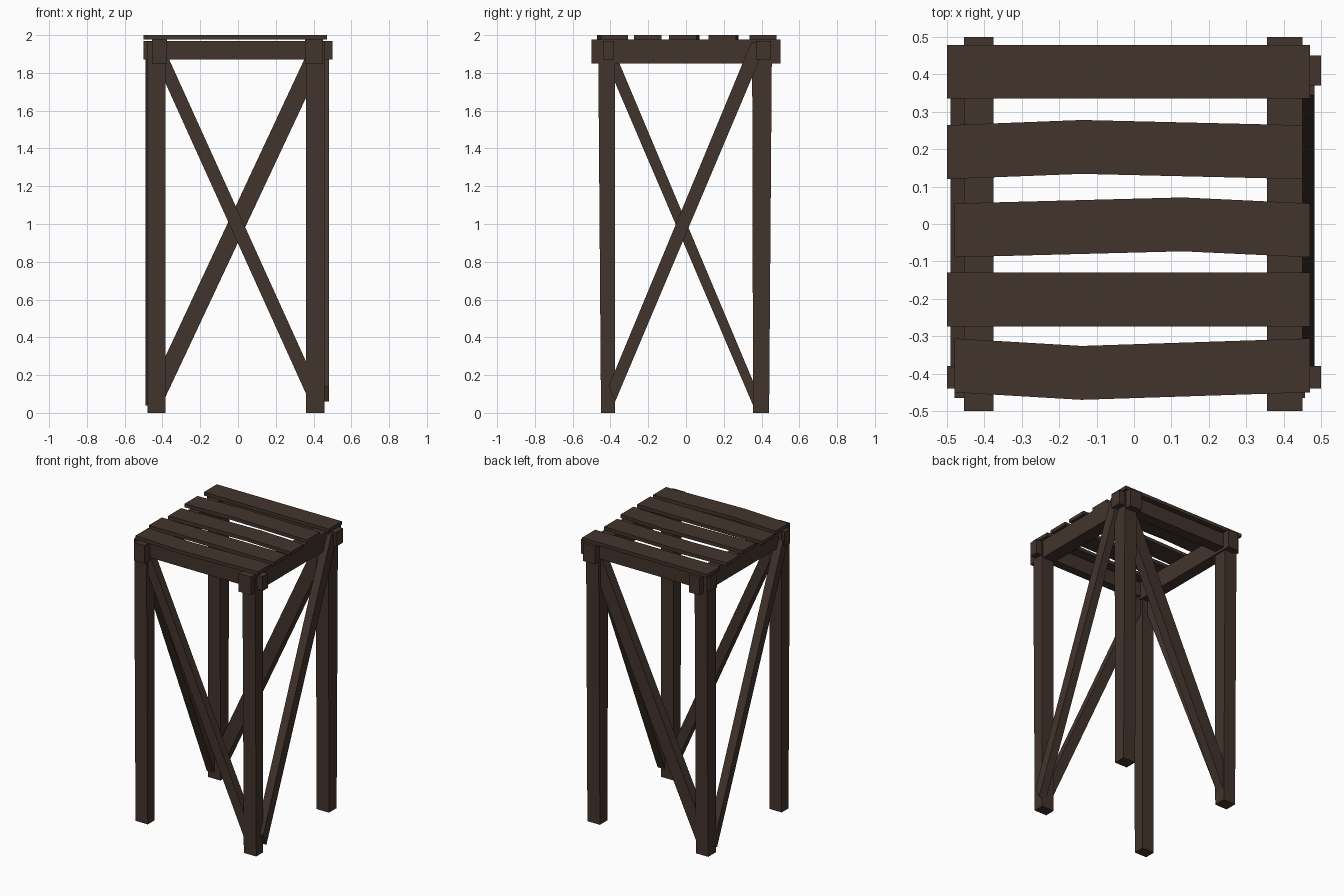
import bpy, bmesh
from mathutils import Vector

if "Cube" in bpy.data.objects:
    bpy.data.objects.remove(bpy.data.objects["Cube"])

wood = bpy.data.materials.new("dark brown wood")
wood.diffuse_color = (0.055, 0.034, 0.026, 1)
wood.use_nodes = True
wood.node_tree.nodes["Principled BSDF"].inputs["Base Color"].default_value = wood.diffuse_color


def prism(name, ring_a, ring_b):
    """Solid joining two matching outlines."""
    bm = bmesh.new()
    a = [bm.verts.new(Vector(p)) for p in ring_a]
    b = [bm.verts.new(Vector(p)) for p in ring_b]
    bm.faces.new(a)
    bm.faces.new(b)
    n = len(a)
    for i in range(n):
        j = (i + 1) % n
        bm.faces.new((a[i], a[j], b[j], b[i]))
    bmesh.ops.recalc_face_normals(bm, faces=bm.faces)
    me = bpy.data.meshes.new(name)
    bm.to_mesh(me)
    bm.free()
    me.materials.append(wood)
    ob = bpy.data.objects.new(name, me)
    bpy.context.collection.objects.link(ob)
    return ob


def rect(x0, x1, y0, y1, z):
    return [(x0, y0, z), (x1, y0, z), (x1, y1, z), (x0, y1, z)]


def box(name, x0, x1, y0, y1, z0, z1):
    return prism(name, rect(x0, x1, y0, y1, z0), rect(x0, x1, y0, y1, z1))


# legs, slightly wider at the top in depth
for side, x0, x1 in (("left", -0.48, -0.385), ("right", 0.36, 0.457)):
    for end, bottom, top in (("front", (-0.45, -0.375), (-0.465, -0.375)),
                             ("back", (0.355, 0.44), (0.35, 0.455))):
        prism(f"{end}_{side}_leg", rect(x0, x1, *bottom, 0), rect(x0, x1, *top, 1.965))

# top frame rails
box("front_rail", -0.5, 0.5, -0.44, -0.38, 1.87, 1.97)
box("back_rail", -0.5, 0.5, 0.37, 0.45, 1.87, 1.97)
box("left_rail", -0.455, -0.375, -0.5, 0.5, 1.85, 1.977)
box("right_rail", 0.355, 0.45, -0.5, 0.5, 1.85, 1.977)

# seat slats: x start, x end, y centre, bend position, bend amount
slats = [(-0.5, 0.47, 0.407, 0, 0), (-0.5, 0.45, 0.192, -0.14, 0.014),
         (-0.48, 0.47, -0.017, 0.13, 0.016), (-0.5, 0.47, -0.202, 0, 0),
         (-0.48, 0.47, -0.378, -0.14, -0.02)]
for i, (x0, x1, y, xm, bend) in enumerate(slats):
    h = 0.072
    outline = [(x0, y - h), (xm, y + bend - h), (x1, y - h),
               (x1, y + h), (xm, y + bend + h), (x0, y + h)]
    prism(f"seat_slat_{i + 1}", [(*p, 1.976) for p in outline], [(*p, 2.0) for p in outline])

# one diagonal brace per side
front = [(-0.40, 1.95), (-0.44, 1.87), (0.39, 0.035), (0.42, 0.14)]
back = [(-0.44, 0.18), (-0.40, 0.05), (0.45, 1.86), (0.39, 1.955)]
left = [(-0.44, 1.90), (-0.39, 1.94), (0.40, 0.06), (0.355, 0.04)]
right = [(-0.41, 0.14), (-0.375, 0.06), (0.385, 1.86), (0.385, 1.96), (0.345, 1.96)]
for name, pts, y0, y1 in (("front_brace", front, -0.445, -0.39), ("back_brace", back, 0.37, 0.435)):
    prism(name, [(x, y0, z) for x, z in pts], [(x, y1, z) for x, z in pts])
for name, pts, x0, x1 in (("left_brace", left, -0.49, -0.43), ("right_brace", right, 0.425, 0.483)):
    prism(name, [(x0, y, z) for y, z in pts], [(x1, y, z) for y, z in pts])
